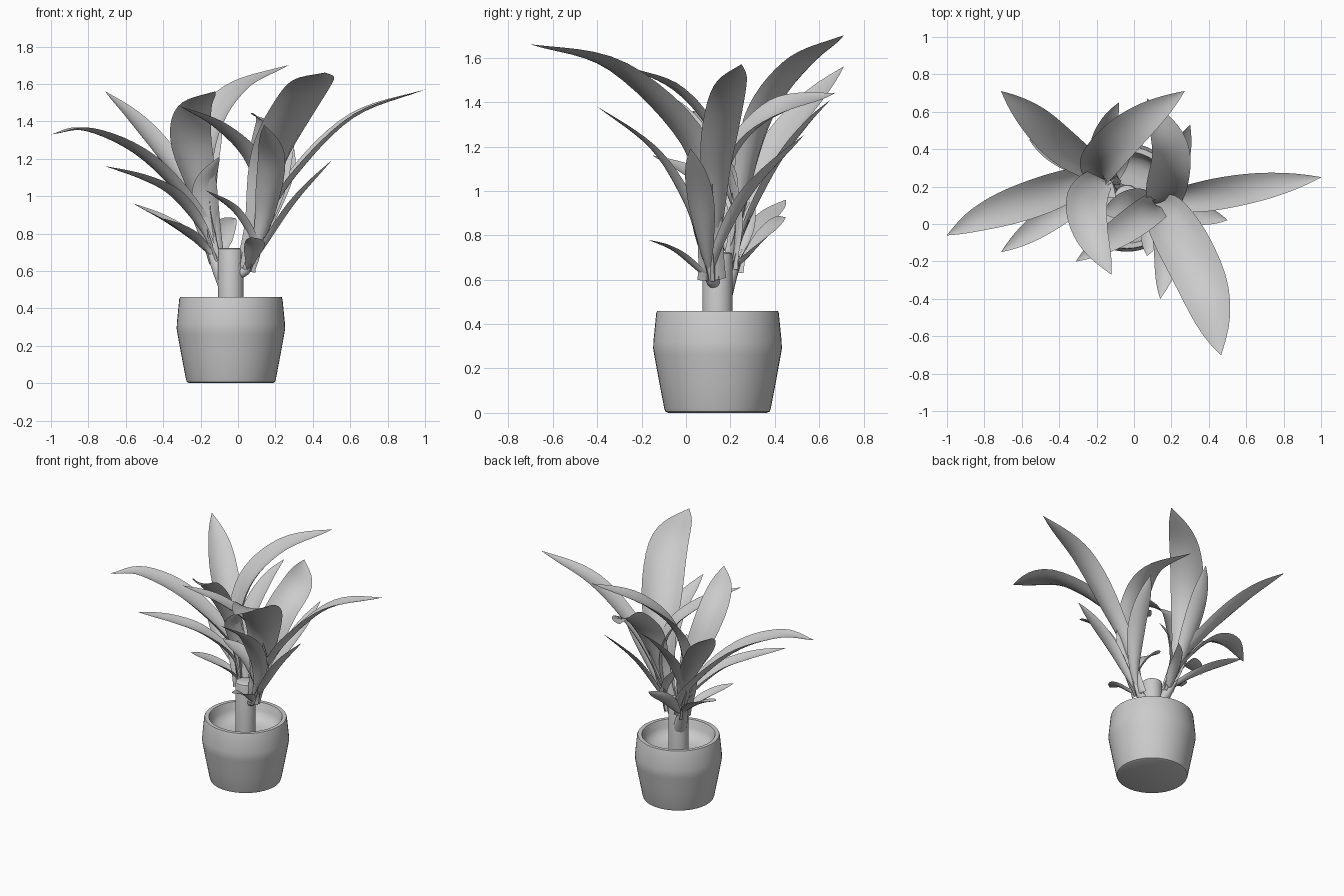
import bpy, math
from mathutils import Vector, Quaternion

if "Cube" in bpy.data.objects:
    bpy.data.objects.remove(bpy.data.objects["Cube"])

CX, CY = -0.038, 0.142          # pot axis


def make_object(name, verts, faces):
    me = bpy.data.meshes.new(name)
    me.from_pydata(verts, [], faces)
    me.update()
    ob = bpy.data.objects.new(name, me)
    bpy.context.collection.objects.link(ob)
    bpy.ops.object.select_all(action='DESELECT')
    ob.select_set(True)
    bpy.context.view_layer.objects.active = ob
    bpy.ops.object.shade_smooth_by_angle(angle=math.radians(40))
    return ob


def lathe(name, profile, n=48):
    """Revolve (radius, z) pairs around the pot axis, capping both ends."""
    verts = [(CX + r * math.cos(2 * math.pi * k / n), CY + r * math.sin(2 * math.pi * k / n), z)
             for r, z in profile for k in range(n)]
    faces = [(i * n + k, i * n + (k + 1) % n, (i + 1) * n + (k + 1) % n, (i + 1) * n + k)
             for i in range(len(profile) - 1) for k in range(n)]
    last = (len(profile) - 1) * n
    faces += [tuple(reversed(range(n))), tuple(range(last, last + n))]
    return make_object(name, verts, faces)


def spline(pts, steps):
    """Catmull-Rom curve through the points."""
    p = [2 * pts[0] - pts[1]] + pts + [2 * pts[-1] - pts[-2]]
    out = []
    segs = len(pts) - 1
    for s in range(steps + 1):
        u = s / steps * segs
        i = min(int(u), segs - 1)
        t = u - i
        a, b, c, d = p[i:i + 4]
        out.append(0.5 * (2 * b + (c - a) * t + (2 * a - 5 * b + 4 * c - d) * t * t
                          + (3 * b - a - 3 * c + d) * t ** 3))
    return out


def leaf(name, base, pts, width, twist=0, blunt=2.5, steps=24, cols=6):
    """Pointed, trough-shaped blade swept along a curve from the base to the tip."""
    path = spline([Vector(base)] + [Vector(p) for p in pts], steps)
    lens = [0.0]
    for a, b in zip(path, path[1:]):
        lens.append(lens[-1] + (b - a).length)
    heading = path[-1] - path[0]
    heading.z = 0
    verts, faces = [], []
    for i, p in enumerate(path):
        t = lens[i] / lens[-1]
        tan = (path[min(i + 1, steps)] - path[max(i - 1, 0)]).normalized()
        flat = Vector((tan.x, tan.y, 0)) + 0.6 * heading.normalized()
        side = flat.cross(Vector((0, 0, 1)))
        side = (side - tan * side.dot(tan)).normalized()
        side = Quaternion(tan, math.radians(twist) * t) @ side
        up = side.cross(tan)
        if t < 0.58:
            s = t / 0.58
            w = 0.32 + 0.68 * s * s * (3 - 2 * s)
        else:
            w = max(0.01, 1 - ((t - 0.58) / 0.42) ** blunt)
        arc = 1.4 * (1 - t) ** 2 + 0.45          # half angle of the trough
        r = width * w / 2 / math.sin(min(arc, 1.5))
        for k in range(cols + 1):
            a = arc * (2 * k / cols - 1)
            verts.append(p + side * r * math.sin(a) + up * r * (1 - math.cos(a)))
    n = cols + 1
    for i in range(steps):
        for k in range(cols):
            faces.append((i * n + k, i * n + k + 1, (i + 1) * n + k + 1, (i + 1) * n + k))
    return make_object(name, verts, faces)


def shoot(name, pts, r0, r1, n=16):
    """Short tapered side shoot on the trunk."""
    path = spline([Vector(p) for p in pts], 8)
    verts = []
    for i, p in enumerate(path):
        q = (path[min(i + 1, 8)] - path[max(i - 1, 0)]).to_track_quat('Z', 'Y')
        r = r0 + (r1 - r0) * i / 8
        verts += [p + q @ Vector((r * math.cos(2 * math.pi * k / n), r * math.sin(2 * math.pi * k / n), 0))
                  for k in range(n)]
    faces = [(i * n + k, i * n + (k + 1) % n, (i + 1) * n + (k + 1) % n, (i + 1) * n + k)
             for i in range(8) for k in range(n)]
    faces.append(tuple(range(8 * n, 9 * n)))
    return make_object(name, verts, faces)


# pot with inner wall and dished soil
lathe("pot", [(0.222, 0.0), (0.235, 0.006), (0.24, 0.02), (0.263, 0.14), (0.285, 0.26), (0.29, 0.29),
              (0.289, 0.32), (0.276, 0.45), (0.272, 0.46), (0.245, 0.46), (0.24, 0.45), (0.232, 0.405),
              (0.212, 0.37), (0.17, 0.347), (0.12, 0.337), (0.04, 0.333)])
# trunk
lathe("trunk", [(0.068, 0.32), (0.068, 0.705), (0.064, 0.718), (0.054, 0.724)], 32)

# side shoots
shoot("left_shoot", [(-0.06, 0.16, 0.53), (-0.10, 0.19, 0.61), (-0.14, 0.225, 0.70)], 0.05, 0.028)
shoot("right_shoot", [(-0.02, 0.14, 0.58), (0.04, 0.115, 0.605), (0.075, 0.11, 0.67)], 0.034, 0.022)

# leaves: path points after the base, width, optional twist and tip bluntness
left = [
    ([(-0.19, 0.26, 0.85), (-0.50, 0.15, 1.19), (-0.80, 0.04, 1.345), (-1.0, -0.06, 1.33)], 0.20),
    ([(-0.20, 0.28, 0.90), (-0.39, 0.42, 1.19), (-0.55, 0.57, 1.40), (-0.71, 0.71, 1.56)], 0.19),
    ([(-0.19, 0.27, 0.95), (-0.16, 0.36, 1.32), (0.0, 0.52, 1.56), (0.27, 0.71, 1.70)], 0.22),
    ([(-0.17, 0.23, 0.90), (-0.25, 0.12, 1.24), (-0.23, -0.05, 1.45), (-0.12, -0.27, 1.56)], 0.22),
    ([(-0.17, 0.28, 0.85), (-0.17, 0.42, 1.12), (-0.13, 0.55, 1.30), (-0.08, 0.65, 1.41)], 0.13),
    ([(-0.20, 0.22, 0.82), (-0.35, 0.10, 1.0), (-0.51, -0.01, 1.09), (-0.71, -0.15, 1.16)], 0.14),
    ([(-0.16, 0.22, 0.85), (-0.17, 0.19, 1.05), (-0.10, 0.14, 1.21)], 0.14),
    ([(-0.20, 0.27, 0.73), (-0.38, 0.36, 0.86), (-0.56, 0.45, 0.96)], 0.12),
    ([(-0.18, 0.20, 0.71), (-0.28, 0.12, 0.80), (-0.40, 0.02, 0.88)], 0.12),
    ([(-0.10, 0.28, 0.70), (-0.08, 0.37, 0.81), (-0.01, 0.45, 0.88)], 0.12, 65),
]
right = [
    ([(0.12, 0.08, 0.85), (0.20, 0.0, 1.20), (0.37, -0.33, 1.54), (0.465, -0.70, 1.66)], 0.28, 0, 3.2),
    ([(0.15, 0.13, 0.85), (0.32, 0.14, 1.12), (0.62, 0.19, 1.42), (1.0, 0.25, 1.57)], 0.17),
    ([(0.12, 0.10, 0.90), (0.07, 0.06, 1.17), (-0.10, -0.06, 1.36), (-0.31, -0.20, 1.48)], 0.17),
    ([(0.12, 0.06, 0.75), (0.16, -0.01, 0.95), (0.18, -0.16, 1.19), (0.14, -0.40, 1.38)], 0.15),
    ([(0.14, 0.13, 0.90), (0.17, 0.24, 1.19), (0.18, 0.42, 1.36), (0.07, 0.67, 1.44)], 0.23, 25),
    ([(0.13, 0.16, 0.75), (0.22, 0.30, 1.0), (0.30, 0.53, 1.25)], 0.12),
    ([(0.14, 0.09, 0.72), (0.31, 0.06, 0.97), (0.50, 0.02, 1.19)], 0.12),
    ([(0.07, 0.10, 0.74), (-0.02, 0.10, 0.91), (-0.17, 0.06, 1.03)], 0.17),
    ([(0.07, 0.05, 0.64), (0.09, -0.06, 0.73), (0.07, -0.17, 0.78)], 0.11),
]
for side, base, leaves in (("left", (-0.115, 0.205, 0.64), left), ("right", (0.05, 0.11, 0.60), right)):
    for i, (pts, *shape) in enumerate(leaves):
        leaf(f"{side}_leaf_{i + 1}", base, pts, *shape)
